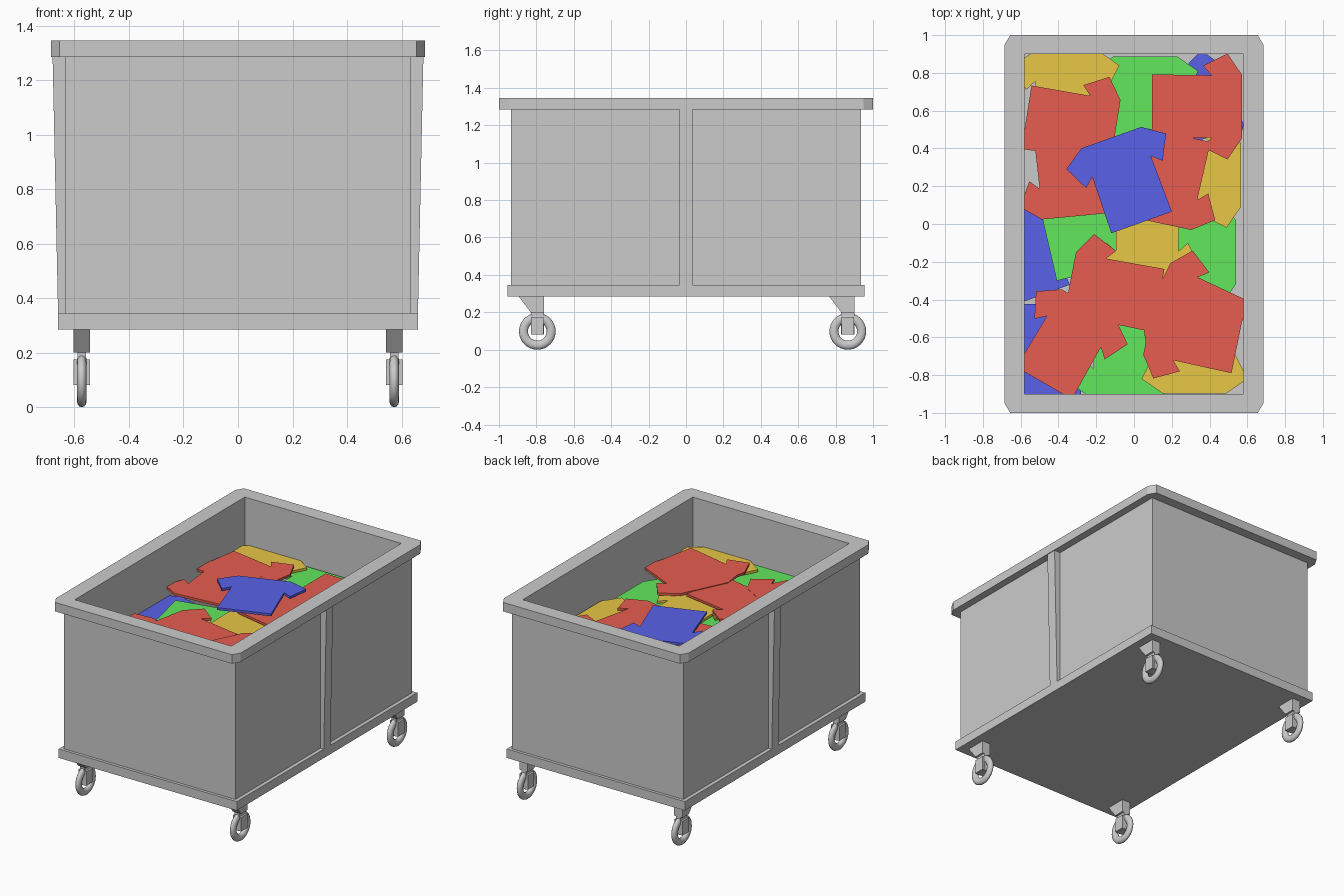
import bpy, bmesh
from math import radians, pi
from mathutils import Matrix, Vector

if "Cube" in bpy.data.objects:
    bpy.data.objects.remove(bpy.data.objects["Cube"])


def finish(bm, name, mat=None):
    bmesh.ops.recalc_face_normals(bm, faces=bm.faces)
    me = bpy.data.meshes.new(name)
    bm.to_mesh(me)
    bm.free()
    ob = bpy.data.objects.new(name, me)
    bpy.context.collection.objects.link(ob)
    if mat:
        me.materials.append(mat)
    return ob


def extrude(bm, vec):
    r = bmesh.ops.extrude_face_region(bm, geom=bm.faces[:])
    vs = [g for g in r["geom"] if isinstance(g, bmesh.types.BMVert)]
    bmesh.ops.translate(bm, verts=vs, vec=vec)


def prism(name, pts, vec, mat=None):
    bm = bmesh.new()
    bm.faces.new([bm.verts.new(p) for p in pts])
    extrude(bm, vec)
    return finish(bm, name, mat)


def box(name, x0, x1, y0, y1, z0, z1):
    return prism(name, [(x0, y0, z0), (x1, y0, z0), (x1, y1, z0), (x0, y1, z0)], (0, 0, z1 - z0))


def rect(x, y, cx=0, cy=0):
    if not cx:
        return [(-x, -y), (x, -y), (x, y), (-x, y)]
    return [(-x + cx, -y), (x - cx, -y), (x, -y + cy), (x, y - cy),
            (x - cx, y), (-x + cx, y), (-x, y - cy), (-x, -y + cy)]


def frame(name, outer, inner, z0, z1):
    bm = bmesh.new()
    for loop in (outer, inner):
        vs = [bm.verts.new((x, y, z0)) for x, y in loop]
        for a, b in zip(vs, vs[1:] + vs[:1]):
            bm.edges.new((a, b))
    bmesh.ops.triangle_fill(bm, edges=bm.edges[:], use_beauty=True, normal=(0, 0, 1))
    extrude(bm, (0, 0, z1 - z0))
    return finish(bm, name)


IX, IY = 0.58, 0.90

# Bin: base plate, hollow body, rim
box("base_plate", -0.66, 0.66, -0.955, 0.955, 0.285, 0.345)
frame("bin_walls", rect(0.635, 0.935), rect(IX, IY), 0.345, 1.285)
frame("rim", rect(0.685, 1.0, 0.03, 0.05), rect(IX, IY), 1.285, 1.345)

# Tapered side ribs
for s, side in ((-1, "left"), (1, "right")):
    prism(side + "_rib", [(s * 0.62, -0.035, 0.345), (s * 0.66, -0.035, 0.345),
                          (s * 0.68, -0.035, 1.285), (s * 0.62, -0.035, 1.285)], (0, 0.07, 0))

# Casters, all trailing the same way
for y, end in ((-0.795, "front"), (0.865, "back")):
    for x, side in ((-0.573, "left"), (0.573, "right")):
        n = f"{end}_{side}_"
        prof = [(-0.1, 0.285), (-0.035, 0.2), (0.035, 0.2), (0.035, 0.285)]
        prism(n + "caster_bracket", [(x - 0.03, y + a, b) for a, b in prof], (0.06, 0, 0))
        box(n + "caster_leg", x - 0.016, x + 0.016, y - 0.035, y + 0.035, 0.08, 0.2)
        box(n + "caster_hub", x - 0.03, x + 0.03, y - 0.034, y + 0.034, 0.081, 0.175)
        bpy.ops.mesh.primitive_torus_add(major_radius=0.074, minor_radius=0.024, major_segments=32,
                                         minor_segments=12, location=(x, y, 0.098),
                                         rotation=(0, pi / 2, 0))
        wheel = bpy.context.object
        wheel.name = n + "wheel"
        wheel.scale = (1, 1, 0.75)
        bpy.ops.object.shade_smooth_by_angle(angle=radians(40))

# Shirt colours
COLOURS = {"red": (0.8, 0.11, 0.08, 1), "green": (0.12, 0.8, 0.11, 1),
           "blue": (0.1, 0.12, 0.8, 1), "yellow": (0.8, 0.57, 0.06, 1)}
mats = {}
for k, c in COLOURS.items():
    mats[k] = bpy.data.materials.new(k + "_cloth")
    mats[k].diffuse_color = c

HALF = [(0.17, 0), (0.165, 0.315), (0.215, 0.27), (0.28, 0.4), (0.168, 0.477)]
OUTLINE = HALF + [(-x, y) for x, y in reversed(HALF)]


# One flat shirt, clipped to the inside of the bin
def shirt(colour, x, y, angle, z):
    bm = bmesh.new()
    m = Matrix.Translation((x, y, z - 0.016)) @ Matrix.Rotation(radians(angle), 4, "Z")
    bm.faces.new([bm.verts.new(m @ Vector((a, b, 0))) for a, b in OUTLINE])
    for n, d in (((1, 0, 0), IX), ((-1, 0, 0), IX), ((0, 1, 0), IY), ((0, -1, 0), IY)):
        bmesh.ops.bisect_plane(bm, geom=bm.verts[:] + bm.edges[:] + bm.faces[:], dist=1e-5,
                               plane_co=Vector(n) * (d - 0.001), plane_no=n, clear_outer=True)
    extrude(bm, (0, 0, 0.016))
    finish(bm, colour + "_shirt", mats[colour])


# Pile of shirts by layer: top height, then hem x, hem y, turn
LAYERS = [
    ("blue", 0.99, [(0.075, 0.52, -70), (-0.50, -0.38, 20), (-0.45, -0.90, 0)]),
    ("green", 1.01, [(0.06, 0.41, 0), (-0.447, -0.135, -77), (0.063, -0.15, -90), (-0.05, -0.45, 180)]),
    ("yellow", 1.03, [(-0.357, 0.44, 0), (0.09, 0.26, -90), (0.07, 0.17, 180), (0.32, -0.42, 180)]),
    ("red", 1.055, [(0.095, 0.622, -90), (0.239, 0.47, 168), (-0.569, 0.565, -99),
                    (-0.365, 0.515, 185.4), (0.129, -0.405, 79), (-0.476, -0.843, -30),
                    (0.55, -0.623, 78.5), (0.547, -0.568, 64)]),
    ("blue", 1.09, [(0.04, 0.008, 19.6)]),
]
for colour, z, places in LAYERS:
    for i, (x, y, a) in enumerate(places):
        shirt(colour, x, y, a, z + i * 0.0015)

for m in bpy.data.materials:
    if m.users and not m.is_grease_pencil:
        m.use_nodes = True
        m.node_tree.nodes["Principled BSDF"].inputs["Base Color"].default_value = m.diffuse_color
